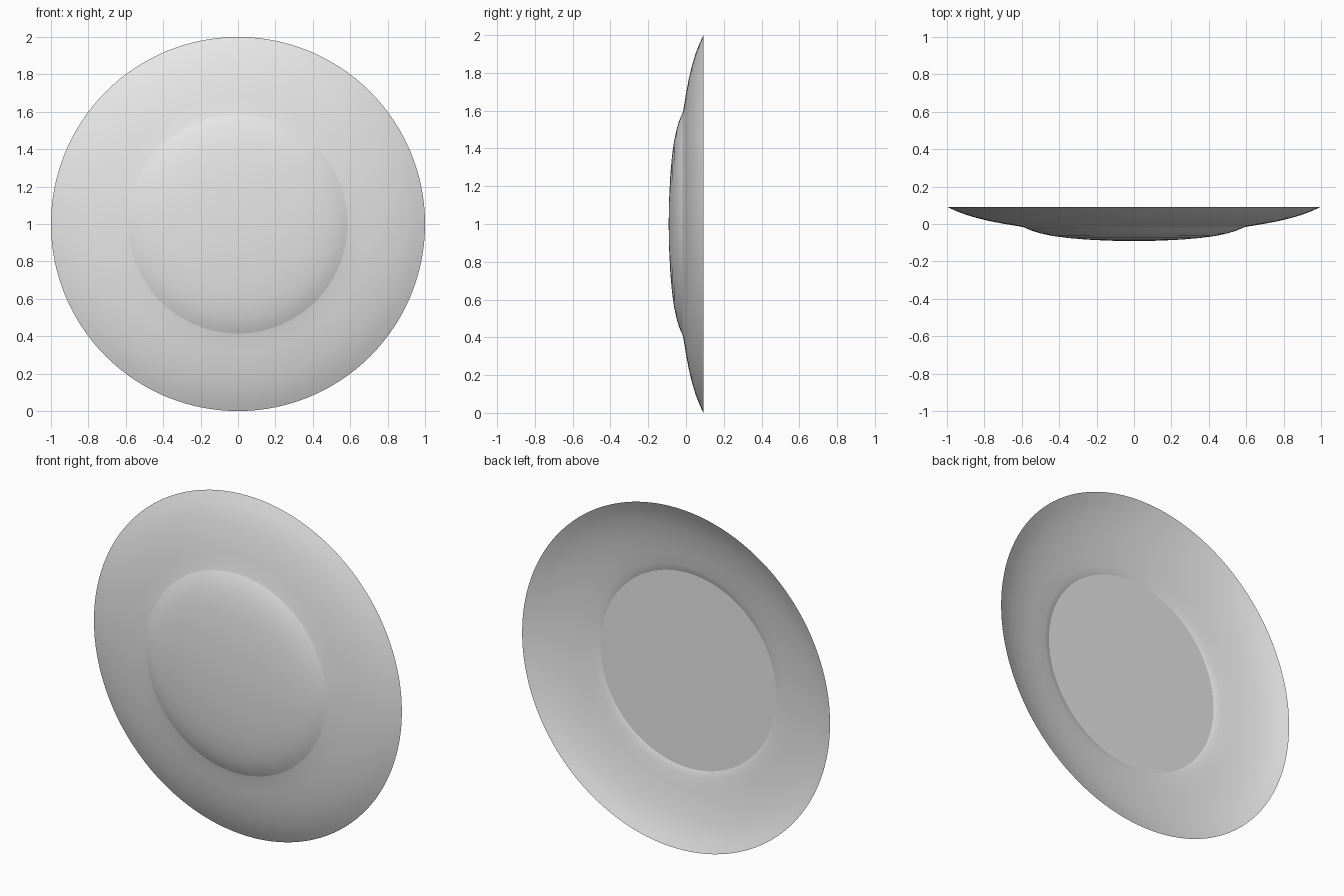
import bpy
import bmesh
import math
from mathutils import Vector

cube = bpy.data.objects.get("Cube")
if cube:
    bpy.data.objects.remove(cube, do_unlink=True)

grey = bpy.data.materials.new("light_grey")
grey.use_nodes = True
grey.diffuse_color = (0.8, 0.8, 0.8, 1)
grey.node_tree.nodes["Principled BSDF"].inputs["Base Color"].default_value = grey.diffuse_color


def revolve(name, profile, facing):
    """Spin (radius, y) points around the y axis; facing is the y sign of the normals."""
    bm = bmesh.new()
    verts = [bm.verts.new((r, y, 1)) for r, y in profile]
    edges = [bm.edges.new(pair) for pair in zip(verts, verts[1:])]
    bmesh.ops.spin(bm, geom=verts + edges, cent=(0, 0, 1), axis=(0, 1, 0),
                   angle=math.tau, steps=128)
    bmesh.ops.remove_doubles(bm, verts=bm.verts[:], dist=0.0005)
    bm.normal_update()
    turned = [f for f in bm.faces if f.normal.y * facing < 0]
    bmesh.ops.reverse_faces(bm, faces=turned)
    mesh = bpy.data.meshes.new(name)
    bm.to_mesh(mesh)
    bm.free()
    obj = bpy.data.objects.new(name, mesh)
    bpy.context.collection.objects.link(obj)
    mesh.materials.append(grey)
    bpy.ops.object.select_all(action="DESELECT")
    obj.select_set(True)
    bpy.context.view_layer.objects.active = obj
    bpy.ops.object.shade_smooth_by_angle(angle=math.radians(9))
    return obj


# Wide curved rim, open at the back
revolve("outer_dish", [(1, .092), (.95, .069), (.9, .05), (.84, .032), (.77, .015),
                       (.69, 0), (.61, -.013), (.585, -.019)], -1)

# Raised dome on the front
revolve("center_dome", [(.585, -.019), (.55, -.035), (.5, -.05), (.44, -.063),
                        (.36, -.074), (.26, -.083), (.14, -.089), (0, -.092)], -1)

# Shallow recess with a flat floor on the back
revolve("back_recess", [(.61, -.0125), (.585, -.018), (.572, -.023)], 1)
revolve("recess_floor", [(.572, -.023), (0, -.023)], 1)
